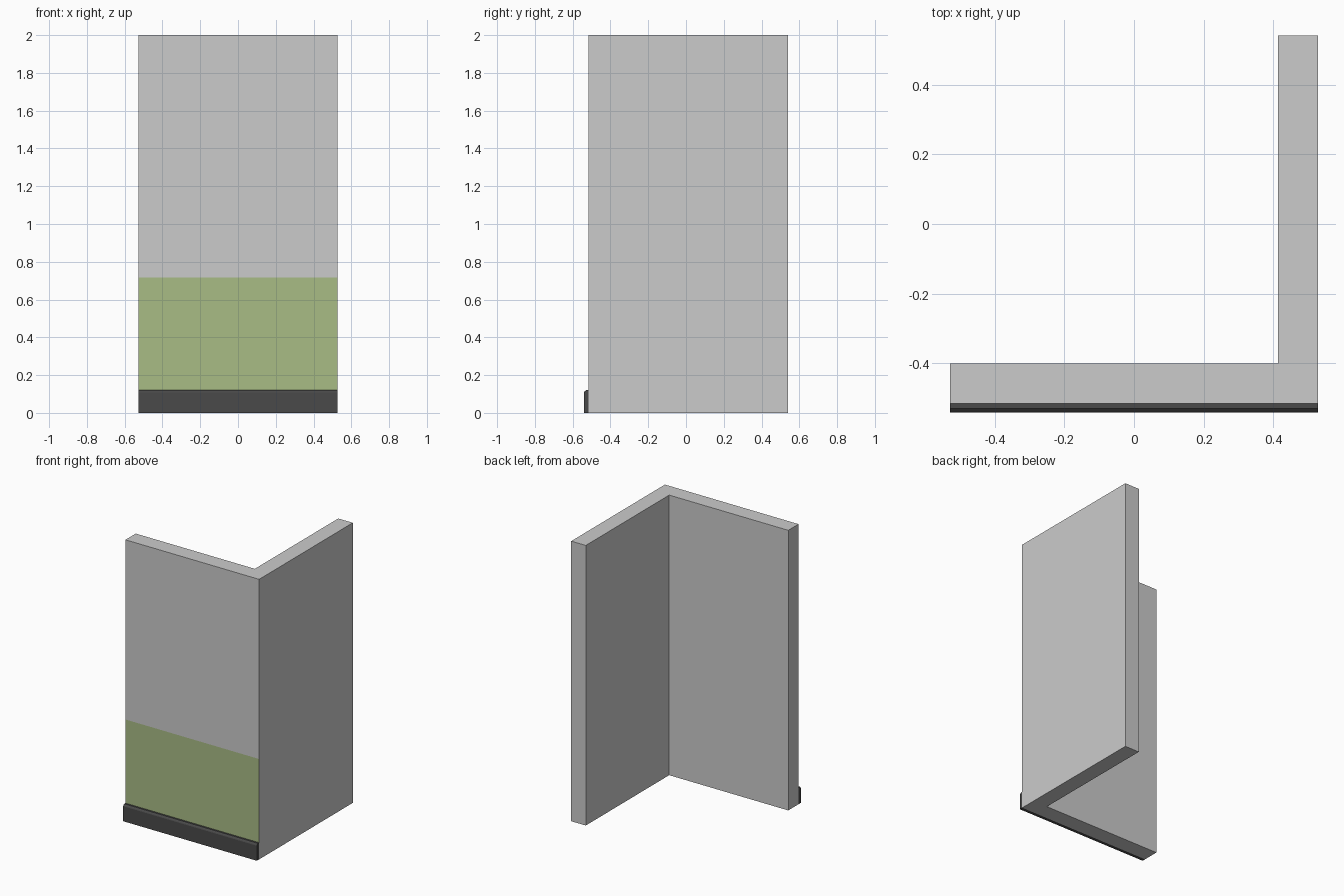
import bpy, bmesh
from mathutils import Vector

if "Cube" in bpy.data.objects:
    bpy.data.objects.remove(bpy.data.objects["Cube"])

X, YF, YB, H = 0.528, -0.516, 0.541, 2.0   # half width, wall front, wall back, height
XI, YI = 0.413, -0.40                      # inner corner
SKIRT_H, PAINT_H = 0.12, 0.717


def material(name, rgb):
    m = bpy.data.materials.new(name)
    m.diffuse_color = (*rgb, 1.0)
    m.use_nodes = True
    m.node_tree.nodes["Principled BSDF"].inputs["Base Color"].default_value = m.diffuse_color
    return m


wall_grey = material("wall grey", (0.6, 0.6, 0.6))
paint_green = material("paint green", (0.397, 0.503, 0.235))
skirting_dark = material("skirting dark", (0.068, 0.068, 0.068))


def prism(name, points, offset, mats):
    """Extrude a closed outline along an offset."""
    bm = bmesh.new()
    face = bm.faces.new([bm.verts.new(p) for p in points])
    ext = bmesh.ops.extrude_face_region(bm, geom=[face])
    verts = [g for g in ext["geom"] if isinstance(g, bmesh.types.BMVert)]
    bmesh.ops.translate(bm, verts=verts, vec=Vector(offset))
    bmesh.ops.recalc_face_normals(bm, faces=bm.faces[:])
    me = bpy.data.meshes.new(name)
    bm.to_mesh(me)
    bm.free()
    for m in mats:
        me.materials.append(m)
    ob = bpy.data.objects.new(name, me)
    bpy.context.collection.objects.link(ob)
    return ob


# L-shaped corner wall
outline = [(-X, YF), (X, YF), (X, YB), (XI, YB), (XI, YI), (-X, YI)]
wall = prism("corner_wall", [(x, y, 0) for x, y in outline], (0, 0, H),
             [wall_grey, paint_green])

# Green painted band: cut the front face at the paint line
bm = bmesh.new()
bm.from_mesh(wall.data)
bmesh.ops.bisect_plane(bm, geom=bm.verts[:] + bm.edges[:] + bm.faces[:],
                       plane_co=(0, 0, PAINT_H), plane_no=(0, 0, 1))
for f in bm.faces:
    if f.normal.y < -0.9 and f.calc_center_median().z < PAINT_H:
        f.material_index = 1
bm.to_mesh(wall.data)
bm.free()

# Skirting board with a chamfered top edge
profile = [(YF, 0), (-0.541, 0), (-0.541, 0.107), (-0.538, 0.113),
           (-0.530, SKIRT_H), (YF, SKIRT_H)]
prism("skirting_board", [(-X, y, z) for y, z in profile], (2 * X, 0, 0),
      [skirting_dark])
